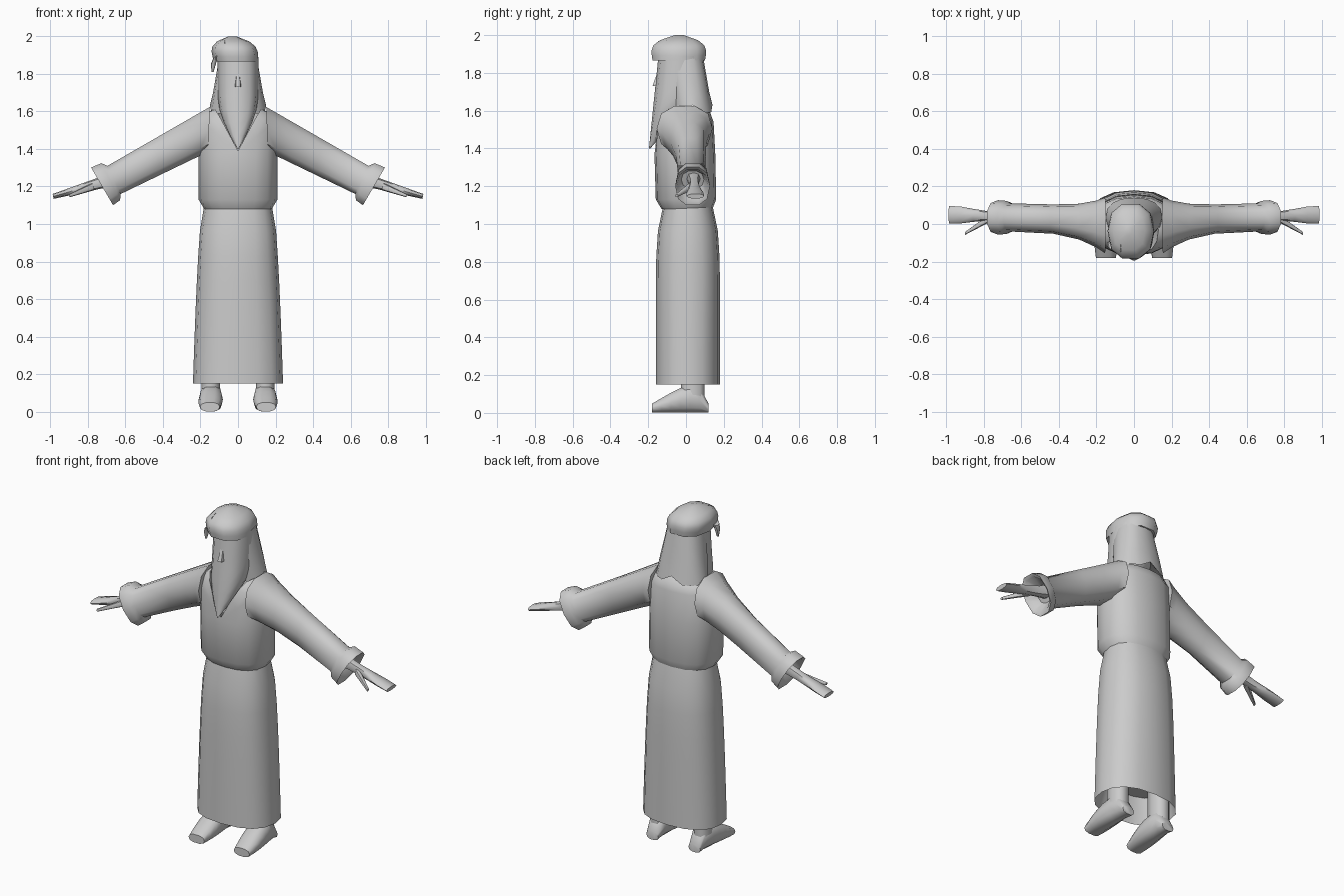
import bpy, bmesh
from math import sin, cos, pi, radians, copysign
from mathutils import Vector

if "Cube" in bpy.data.objects:
    bpy.data.objects.remove(bpy.data.objects["Cube"])

grey = bpy.data.materials.new("plain grey")
grey.use_nodes = True
tone = (0.6, 0.6, 0.6, 1)
grey.diffuse_color = tone
grey.node_tree.nodes["Principled BSDF"].inputs["Base Color"].default_value = tone


def steps(count):
    """Even fractions from nought to one."""
    return [i / count for i in range(count + 1)]


def ring(centre, across, along, sides=12, squareness=2.4):
    """Superellipse around the centre, spanned by two half axes."""
    def bend(value):
        return copysign(abs(value) ** (2 / squareness), value) if abs(value) > 1e-6 else 0
    points = []
    for i in range(sides):
        angle = 2 * pi * i / sides
        points.append(Vector(centre) + Vector(across) * bend(cos(angle))
                      + Vector(along) * bend(sin(angle)))
    return points


def level(z, width, front, back, x=0, sides=16):
    """Horizontal ring with a half width, reaching from front to back."""
    return ring((x, (front + back) / 2, z), (width, 0, 0),
                (0, (back - front) / 2, 0), sides)


def loft(name, rings, mirrored=False):
    """Skin the rings, close both ends and shade the result."""
    bm = bmesh.new()
    rows = [[bm.verts.new(point) for point in points] for points in rings]
    for lower, upper in zip(rows, rows[1:]):
        for i in range(len(lower)):
            bm.faces.new((lower[i - 1], lower[i], upper[i], upper[i - 1]))
    bm.faces.new(rows[0])
    bm.faces.new(rows[-1])
    bmesh.ops.recalc_face_normals(bm, faces=bm.faces[:])
    mesh = bpy.data.meshes.new(name)
    bm.to_mesh(mesh)
    bm.free()
    mesh.materials.append(grey)
    part = bpy.data.objects.new(name, mesh)
    bpy.context.collection.objects.link(part)
    bpy.ops.object.select_all(action='DESELECT')
    bpy.context.view_layer.objects.active = part
    part.select_set(True)
    bpy.ops.object.shade_smooth_by_angle(angle=radians(50))
    if mirrored:
        part.modifiers.new("mirror", 'MIRROR').use_clip = False


# Long skirt, widening from the waist to a hollow hem
skirt = []
for t in steps(7):
    depth = 0.17 - 0.04 * (1 - t) ** 8
    skirt.append(level(1.1 - 0.95 * t, 0.18 + 0.06 * t ** 0.5, 0.01 - depth, 0.01 + depth))
skirt.append(level(0.3, 0.2, -0.12, 0.14))
loft("skirt", skirt)


# Blouse with a V neck
def neckline(width, top):
    """Ring at shoulder height whose front dips into a V."""
    points = level(top, width, -0.163, 0.02 + 0.6 * width)
    for point in points:
        if point.y < -0.08:
            point.z = 1.39 + (top - 1.39) * min(1, abs(point.x) / width * 1.1)
    return points


loft("blouse", [
    level(1.1, 0.16, -0.1, 0.11),
    level(1.08, 0.18, -0.13, 0.14),
    level(1.13, 0.21, -0.16, 0.16),
    level(1.37, 0.21, -0.167, 0.155),
    neckline(0.21, 1.54), neckline(0.18, 1.59), neckline(0.13, 1.61),
    level(1.36, 0.08, -0.1, 0.06)])

# Face that tapers forward into a pointed beard
face = []
for t in steps(7):
    fullness = min(1, 1.7 * t)
    face.append(level(1.4 + 0.49 * t, 0.003 + 0.105 * sin(fullness * pi / 2),
                      0.05 * t - 0.196, 0.28 * fullness - 0.19, sides=12))
loft("face_and_beard", face)
loft("nose", [level(1.73 + 0.08 * t, 0.022 - 0.01 * t, 0.03 * t - 0.182, -0.1, sides=6)
              for t in steps(1)])

# Hair widening to the shoulders, ragged at the hem
hair = [level(1.89 - 0.29 * t, 0.1 + 0.05 * t, 0.04 * t - 0.11, 0.09 + 0.05 * t)
        for t in steps(3)]
for i, point in enumerate(hair[-1]):
    point.z += 0.03 if i % 4 == 0 else -0.01
hair.append(level(1.68, 0.09, -0.05, 0.08))
loft("long_hair", hair)

# Soft cap with a drooping corner
cap = []
for t in steps(5):
    width = 0.118 * (1 - t ** 4) + 0.02 * t
    cap.append(level(1.865 + 0.135 * t, width, -0.035 - 1.25 * width,
                     1.2 * width - 0.035, x=-0.01 - 0.02 * t, sides=10))
loft("cap", cap)
droop = []
for t in steps(4):
    turn, size = t * pi / 2, 0.05 - 0.045 * t
    droop.append(ring((-0.07 - 0.065 * sin(turn), -0.11, 1.81 + 0.12 * cos(turn)),
                      (size * sin(turn), 0, size * cos(turn)), (0, size, 0), sides=8))
loft("cap_droop", droop)


# Sleeves with flared hollow cuffs
def sleeve(t, flare=1):
    """Ring at a fraction of the way from shoulder to wrist."""
    shoulder = max(0, 1 - t)
    centre = Vector((0.2, 0.035, 1.48)).lerp(Vector((0.66, 0.035, 1.235)), t)
    centre.y -= 0.035 * shoulder ** 2
    height = Vector((0, 0, 0.12)).lerp(Vector((0.037, 0, 0.078)), t)
    depth = 0.075 + 0.05 * shoulder ** 4
    return ring(centre, (0, depth * (1 + flare) / 2, 0), height * flare, sides=10)


loft("sleeves", [sleeve(t) for t in (-0.1, 0, 0.2, 0.5, 1)]
     + [sleeve(1.04, 1.35), sleeve(1.14, 1.45), sleeve(1.13, 1.2), sleeve(1, 0.6)],
     mirrored=True)


# Hands and thumbs
def rod(name, start, end, depth, height):
    """Flattened limb whose half depth and half height follow rules."""
    loft(name, [ring(Vector(start).lerp(Vector(end), t), (0, depth(t), 0),
                     (0.2 * height(t), 0, height(t)), sides=8) for t in steps(5)],
         mirrored=True)


rod("hands", (0.66, 0.04, 1.24), (0.985, 0.05, 1.147),
    lambda t: 0.036 - 0.011 * sin(5 * t), lambda t: 0.035 - 0.022 * t)
rod("thumbs", (0.77, 0.03, 1.2), (0.9, -0.05, 1.15),
    lambda t: 0.02 - 0.012 * t, lambda t: 0.02 - 0.012 * t)

# Legs and shoes
loft("legs", [level(z, 0.05, -0.03, 0.1, x=0.145, sides=10) for z in (0.06, 0.32)],
     mirrored=True)
shoe = []
for t in steps(6):
    height = 0.025 + 0.05 * sin(pi * t ** 0.55)
    shoe.append(ring((0.14 + 0.01 * t, 0.12 - 0.3 * t, height),
                     (0.04 + 0.025 * sin(2.6 * t), 0, 0), (0, 0, height), 10))
loft("shoes", shoe, mirrored=True)
